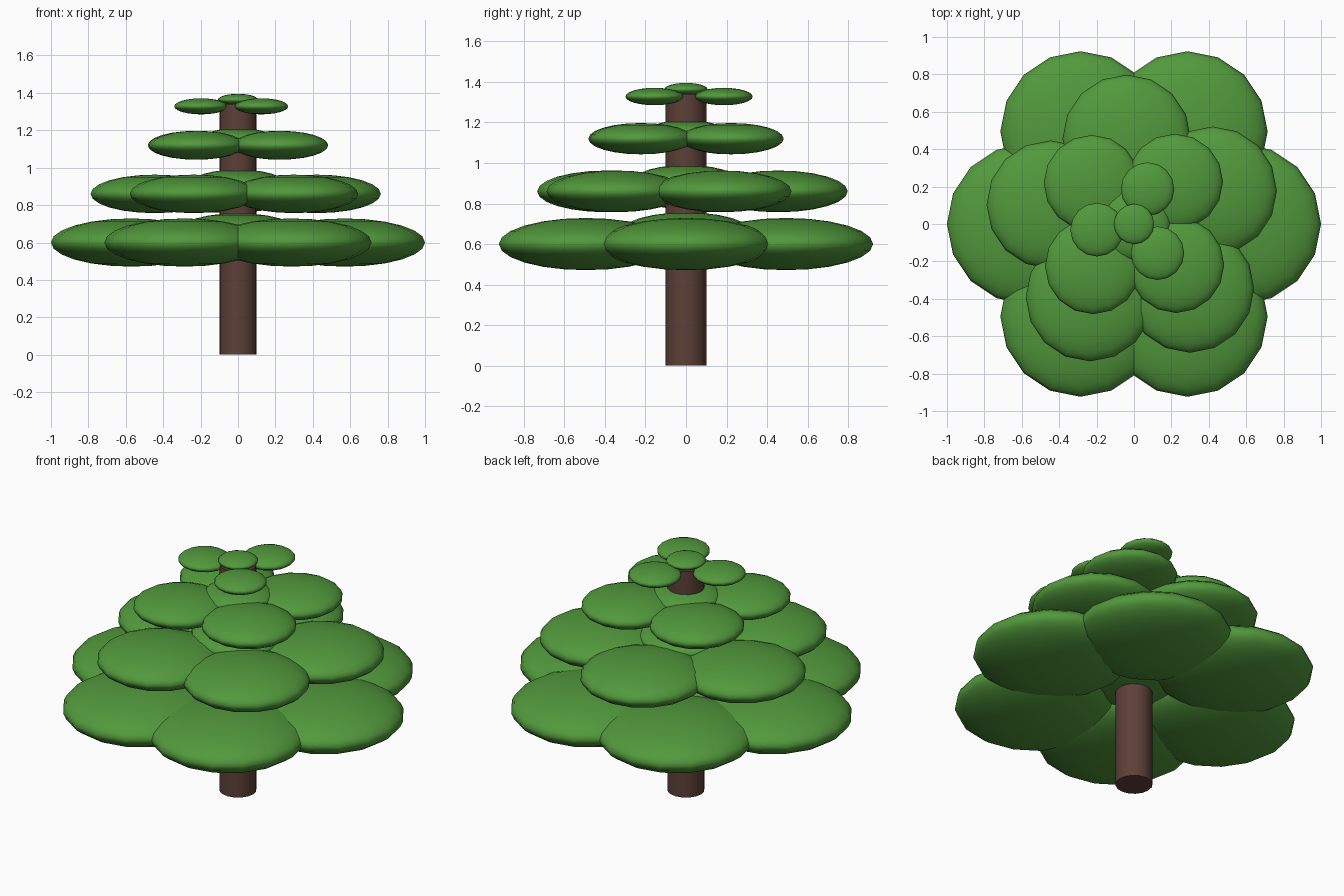
import bpy
import math

cube = bpy.data.objects.get("Cube")
if cube:
    bpy.data.objects.remove(cube, do_unlink=True)


def make_material(name, color):
    mat = bpy.data.materials.new(name)
    mat.use_nodes = True
    mat.diffuse_color = color
    mat.node_tree.nodes["Principled BSDF"].inputs["Base Color"].default_value = color
    return mat


leaf_green = make_material("leaf green", (0.084, 0.32, 0.045, 1))
bark_brown = make_material("bark brown", (0.109, 0.051, 0.038, 1))


def leaf_pad(name, x, y, z, radius):
    """Flattened smooth ball of foliage."""
    bpy.ops.mesh.primitive_uv_sphere_add(segments=16, ring_count=12,
                                         radius=radius, location=(x, y, z))
    pad = bpy.context.object
    pad.name = name
    pad.scale.z = 0.3
    pad.data.materials.append(leaf_green)
    bpy.ops.object.shade_smooth()


# Trunk
trunk_height = 1.34
bpy.ops.mesh.primitive_cylinder_add(vertices=16, radius=0.1, depth=trunk_height,
                                    location=(0, 0, trunk_height / 2))
trunk = bpy.context.object
trunk.name = "trunk"
trunk.data.materials.append(bark_brown)
bpy.ops.object.shade_smooth_by_angle(angle=math.radians(40))

# Foliage tiers: pad count, height, ring radius, pad radius, lift of the middle pad
tiers = [
    (6, 0.60, 0.571, 0.429, 0.06),
    (5, 0.86, 0.457, 0.343, 0.053),
    (4, 1.12, 0.314, 0.257, 0.034),
    (3, 1.328, 0.20, 0.143, 0.035),
]
for tier, (count, z, ring, radius, lift) in enumerate(tiers):
    for i in range(count):
        # each tier is twisted a little further than the one below
        angle = 0.4 * tier + math.tau * i / count
        leaf_pad(f"tier_{tier + 1}_leaf_pad_{i + 1}",
                 ring * math.cos(angle), ring * math.sin(angle), z, radius)
    leaf_pad(f"tier_{tier + 1}_middle_pad", 0, 0, z + lift, radius * 0.75)
